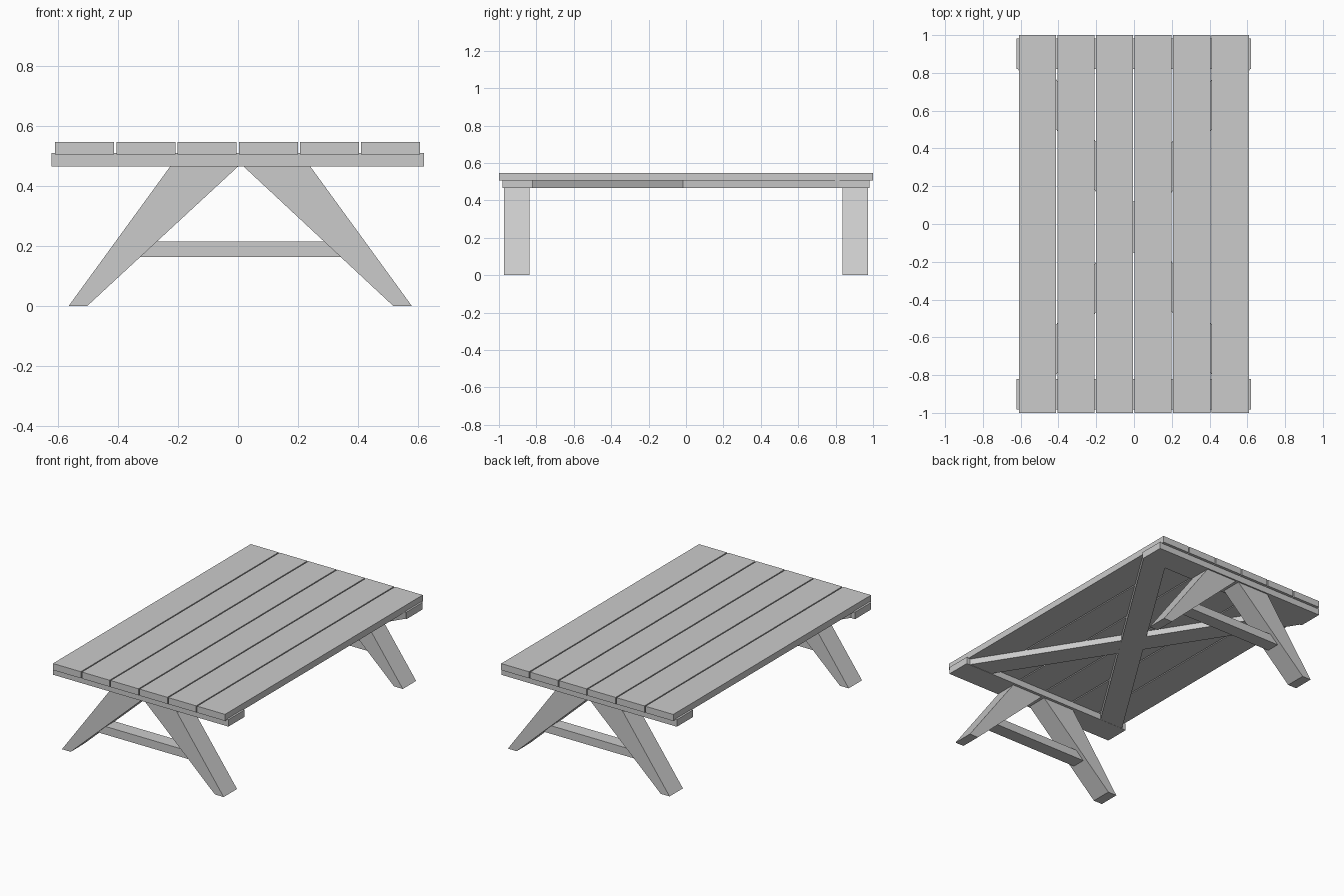
import bpy

if "Cube" in bpy.data.objects:
    bpy.data.objects.remove(bpy.data.objects["Cube"])


def prism(name, pts, lo, hi, axis):
    """Extrude a 2D outline along 'y' (outline is x,z) or 'z' (outline is x,y)."""
    def place(p, d):
        return (p[0], d, p[1]) if axis == 'y' else (p[0], p[1], d)
    area = sum(a[0] * b[1] - b[0] * a[1] for a, b in zip(pts, pts[1:] + pts[:1]))
    if (area > 0) == (axis == 'y'):
        pts = pts[::-1]
    n = len(pts)
    verts = [place(p, lo) for p in pts] + [place(p, hi) for p in pts]
    s = range(n)
    if axis == 'y':   # x,z outlines are clockwise here
        faces = [list(s)[::-1], [i + n for i in s]]
        faces += [[i, (i + 1) % n, (i + 1) % n + n, i + n] for i in s]
    else:             # x,y outlines are clockwise after the flip
        pts = pts[::-1]
        verts = [place(p, lo) for p in pts] + [place(p, hi) for p in pts]
        faces = [list(s), [i + n for i in s][::-1]]
        faces += [[i, i + n, (i + 1) % n + n, (i + 1) % n] for i in s]
    me = bpy.data.meshes.new(name)
    me.from_pydata(verts, [], faces)
    me.update()
    # make all normals point outwards
    import bmesh
    bm = bmesh.new()
    bm.from_mesh(me)
    bmesh.ops.recalc_face_normals(bm, faces=bm.faces)
    bm.to_mesh(me)
    bm.free()
    ob = bpy.data.objects.new(name, me)
    bpy.context.collection.objects.link(ob)
    return ob


def box(name, x0, x1, y0, y1, z0, z1):
    return prism(name, [(x0, y0), (x1, y0), (x1, y1), (x0, y1)], z0, z1, 'z')


# six top planks
for i in range(6):
    x = -0.61 + i * 0.2042
    box(f"top_plank_{i + 1}", x, x + 0.197, -1, 1, 0.505, 0.547)

# end boards, A-shaped legs and stretchers at both ends
leg_left = [(-0.565, 0), (-0.503, 0), (0.002, 0.467), (-0.225, 0.467)]
leg_right = [(0.58, 0), (0.518, 0), (0.017, 0.467), (0.24, 0.467)]
stretcher = [(-0.335, 0.163), (0.348, 0.163), (0.29, 0.215), (-0.277, 0.215)]
for end, s in (("front", -1), ("back", 1)):
    def span(a, b):
        return sorted((s * a, s * b))
    box(f"{end}_end_board", -0.623, 0.62, *span(0.82, 0.982), 0.465, 0.51)
    prism(f"{end}_left_leg", leg_left, *span(0.838, 0.973), 'y')
    prism(f"{end}_right_leg", leg_right, *span(0.838, 0.973), 'y')
    prism(f"{end}_stretcher", stretcher, *span(0.862, 0.95), 'y')

# diagonal braces under the top
w = 0.084
for name, s, z in (("diagonal_brace_a", 1, 0.466), ("diagonal_brace_b", -1, 0.467)):
    xa, xb = -s * 0.51, s * 0.53
    prism(name, [(xa - w, -0.82), (xa + w, -0.82), (xb + w, 0.82), (xb - w, 0.82)],
          z, 0.506, 'z')
